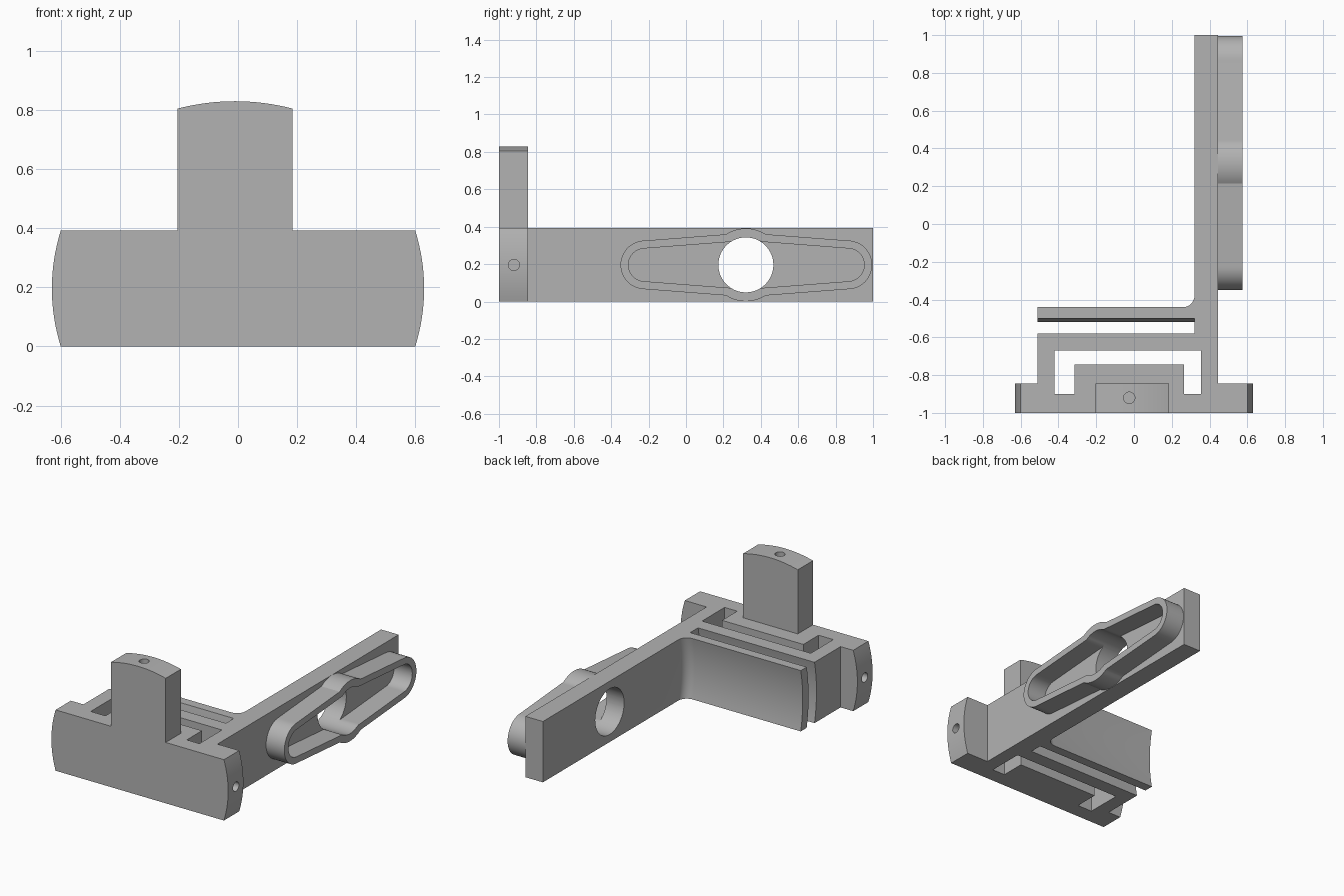
import bpy, bmesh, math

cube = bpy.data.objects.get("Cube")
if cube:
    bpy.data.objects.remove(cube, do_unlink=True)

grey = bpy.data.materials.new("plain grey")
grey.use_nodes = True
grey.diffuse_color = (0.45, 0.45, 0.45, 1)
grey.node_tree.nodes["Principled BSDF"].inputs["Base Color"].default_value = grey.diffuse_color

H = 0.392          # height of the body
MID = H / 2


def loft(name, rings):
    """Closed solid through matching rings of 3D points."""
    bm = bmesh.new()
    loops = [[bm.verts.new(p) for p in ring] for ring in rings]
    n = len(loops[0])
    for a, b in zip(loops, loops[1:]):
        for i in range(n):
            j = (i + 1) % n
            bm.faces.new((a[i], a[j], b[j], b[i]))
    bm.faces.new(loops[0])
    bm.faces.new(loops[-1])
    bmesh.ops.recalc_face_normals(bm, faces=bm.faces)
    mesh = bpy.data.meshes.new(name)
    bm.to_mesh(mesh)
    bm.free()
    obj = bpy.data.objects.new(name, mesh)
    bpy.context.collection.objects.link(obj)
    mesh.materials.append(grey)
    return obj


def prism(name, pts, axis, lo, hi):
    """Extrude a 2D outline along x, y or z."""
    place = {"x": lambda p, d: (d, p[0], p[1]),
             "y": lambda p, d: (p[0], d, p[1]),
             "z": lambda p, d: (p[0], p[1], d)}[axis]
    return loft(name, [[place(p, d) for p in pts] for d in (lo, hi)])


def circle(cx, cy, r, n=48):
    return [(cx + r * math.cos(2 * math.pi * i / n),
             cy + r * math.sin(2 * math.pi * i / n)) for i in range(n)]


def combine(obj, other, operation):
    mod = obj.modifiers.new(operation.lower(), "BOOLEAN")
    mod.operation, mod.solver, mod.object = operation, "EXACT", other
    bpy.context.view_layer.objects.active = obj
    bpy.ops.object.modifier_apply(modifier=mod.name)
    bpy.data.objects.remove(other, do_unlink=True)


def bow(t, depth):
    """Shallow bulge over t in -1..1."""
    return depth * (1 - t * t)


STEPS = [-1 + i / 8 for i in range(17)]

# Long arm, bowed clamp plate and slot in one plan outline
fillet = [(0.26 + 0.06 * math.sin(a), -0.38 - 0.06 * math.cos(a))
          for a in [math.pi / 2 * (1 - i / 8) for i in range(9)]]


def plan(s):
    pts = [(-0.51, -0.99), (0.445, -0.99), (0.445, 1), (0.32, 1)]
    pts += [(x, y - s) for x, y in fillet]
    pts += [(x, y - s) for x, y in ((-0.51, -0.44), (-0.51, -0.50), (0.32, -0.50),
                                    (0.32, -0.58), (-0.51, -0.58))]
    return pts


body = loft("arm_and_clamp",
            [[(x, y, MID + t * MID) for x, y in plan(bow(t, 0.02))] for t in STEPS])

# T-shaped front plate with bowed ends
profile = [(0.60 + bow(t, 0.03), MID + t * MID) for t in STEPS]
profile += [(-0.01 - t * 0.195, 0.805 + bow(t, 0.025)) for t in STEPS]
stem = len(STEPS)
profile.insert(stem, (0.185, H))
profile.append((-0.205, H))
profile += [(-0.60 - bow(t, 0.03), MID - t * MID) for t in STEPS]
combine(body, prism("front_plate", profile, "y", -1, -0.845), "UNION")

# U-shaped through pocket behind the front plate
pocket = [(-0.42, -0.90), (-0.315, -0.90), (-0.315, -0.745), (0.265, -0.745),
          (0.265, -0.90), (0.355, -0.90), (0.355, -0.67), (-0.42, -0.67)]
combine(body, prism("pocket_cutter", pocket, "z", -0.1, H + 0.1), "DIFFERENCE")

# Blind pin holes in the three tips
pin = 0.03
combine(body, prism("top_pin_cutter", circle(-0.025, -0.92, pin, 24), "z", 0.70, 0.9), "DIFFERENCE")
for side in (-1, 1):
    lo, hi = sorted((side * 0.50, side * 0.7))
    combine(body, prism("side_pin_cutter", circle(-0.92, MID, pin, 24), "x", lo, hi), "DIFFERENCE")

# Round window through the arm
EYE = 0.32
combine(body, prism("window_cutter", circle(EYE, MID, 0.147, 64), "x", 0.2, 0.6), "DIFFERENCE")


def rim_outline(cap, eye):
    """Long tapered loop that swells around the window."""
    first, last, slope = -0.22, 0.865, 0.077
    half = []
    for i in range(13):                       # front round end
        a = math.pi - math.pi / 2 * i / 12
        half.append((first + cap * math.cos(a), cap * math.sin(a)))
    for i in range(1, 80):                    # tapered sides and swelling
        y = first + (last - first) * i / 80
        run = y - first if y < EYE else last - y
        line = cap + slope * min(run, 0.47)
        swell = math.sqrt(max(0, eye ** 2 - (y - EYE) ** 2))
        half.append((y, max(line, swell)))
    for i in range(13):                       # back round end
        a = math.pi / 2 * (1 - i / 12)
        half.append((last + cap * math.cos(a), cap * math.sin(a)))
    half[0], half[-1] = (first - cap, 0), (last + cap, 0)
    lower = [(y, -z) for y, z in half[-2:0:-1]]
    return [(y, MID + z) for y, z in half + lower]


# Raised rim on the outside of the arm
rim = prism("raised_rim", rim_outline(0.13, 0.195), "x", 0.445, 0.575)
combine(rim, prism("rim_cutter", rim_outline(0.088, 0.147), "x", 0.4, 0.6), "DIFFERENCE")

# Crisp edges with smooth curves
for obj in (body, rim):
    bpy.ops.object.select_all(action="DESELECT")
    obj.select_set(True)
    bpy.context.view_layer.objects.active = obj
    bpy.ops.object.shade_smooth_by_angle(angle=math.radians(25))
